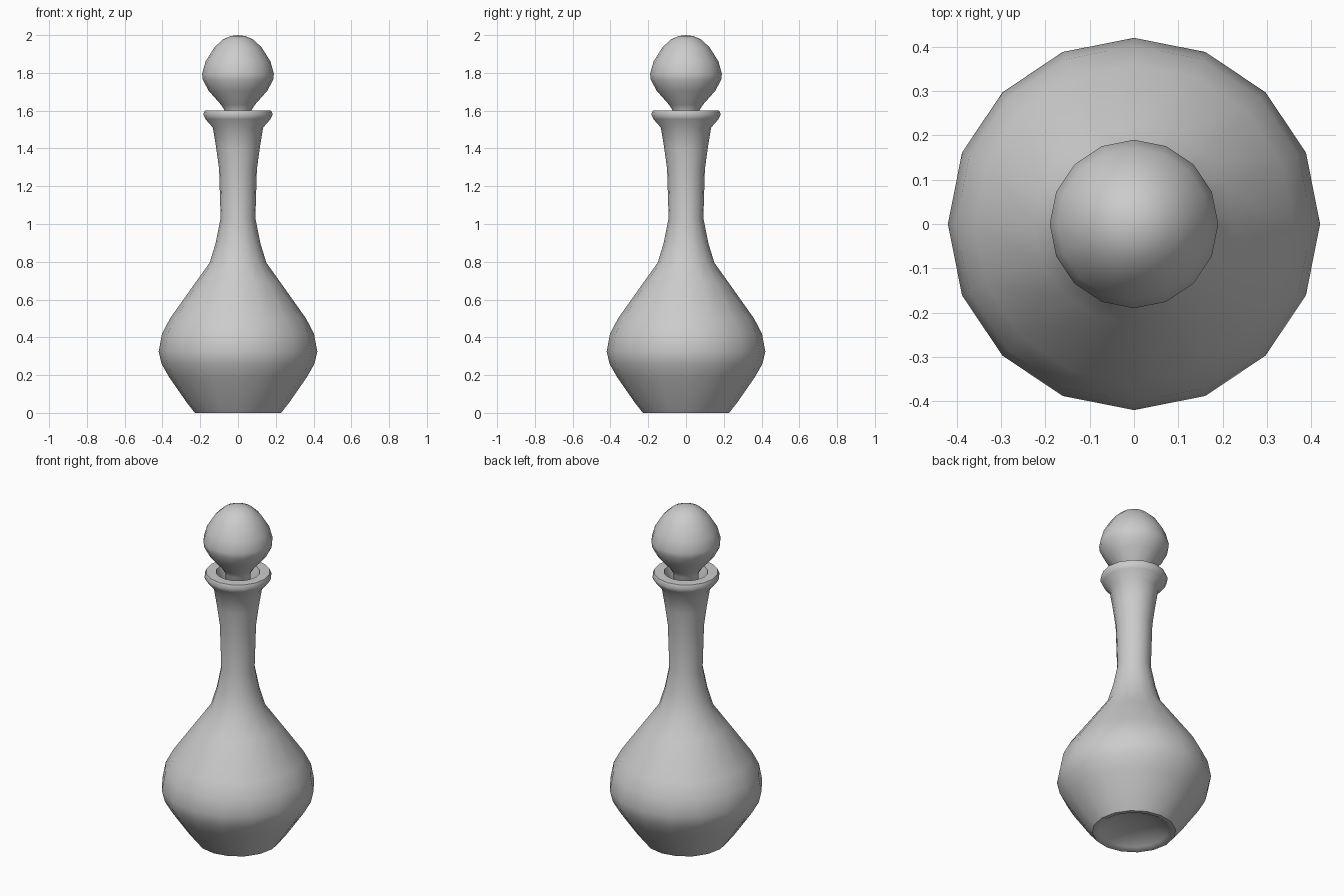
import bpy, bmesh, math

if "Cube" in bpy.data.objects:
    bpy.data.objects.remove(bpy.data.objects["Cube"])

SIDES = 16


def lathe(name, profile):
    """Revolve (radius, z) points around the z axis."""
    bm = bmesh.new()
    rings = []
    for r, z in profile:
        if r == 0:
            rings.append([bm.verts.new((0, 0, z))] * SIDES)
        else:
            rings.append([bm.verts.new((r * math.cos(2 * math.pi * i / SIDES),
                                        r * math.sin(2 * math.pi * i / SIDES), z))
                          for i in range(SIDES)])
    for a, b in zip(rings, rings[1:]):
        for i in range(SIDES):
            j = (i + 1) % SIDES
            bm.faces.new(list(dict.fromkeys((a[i], a[j], b[j], b[i]))))
    bmesh.ops.recalc_face_normals(bm, faces=bm.faces)
    mesh = bpy.data.meshes.new(name)
    bm.to_mesh(mesh)
    bm.free()
    obj = bpy.data.objects.new(name, mesh)
    bpy.context.collection.objects.link(obj)
    bpy.ops.object.select_all(action='DESELECT')
    obj.select_set(True)
    bpy.context.view_layer.objects.active = obj
    bpy.ops.object.shade_smooth_by_angle(angle=math.radians(50))
    return obj


# Hollow bottle: dished base, outer wall, flared lip, then inner wall
lathe("bottle", [
    (0, 0.05), (0.12, 0.04), (0.19, 0.01), (0.205, 0), (0.228, 0),
    (0.27, 0.053), (0.365, 0.19), (0.405, 0.26), (0.42, 0.325),
    (0.402, 0.42), (0.36, 0.5), (0.225, 0.69), (0.15, 0.795),
    (0.118, 0.9), (0.092, 1.03), (0.1, 1.29), (0.115, 1.4),
    (0.133, 1.51), (0.172, 1.555), (0.184, 1.58), (0.175, 1.602),
    (0.12, 1.602), (0.085, 1.5), (0.075, 1.29), (0.07, 1.03),
    (0.13, 0.78), (0.34, 0.49), (0.395, 0.325), (0.34, 0.19),
    (0.22, 0.07), (0, 0.08)])

# Stopper: tapered plug in the neck and a teardrop knob
lathe("stopper", [
    (0, 1.4), (0.06, 1.4), (0.07, 1.6), (0.09, 1.632), (0.155, 1.705),
    (0.187, 1.765), (0.19, 1.795), (0.172, 1.86), (0.125, 1.935),
    (0.08, 1.977), (0.04, 1.995), (0, 2.0)])
